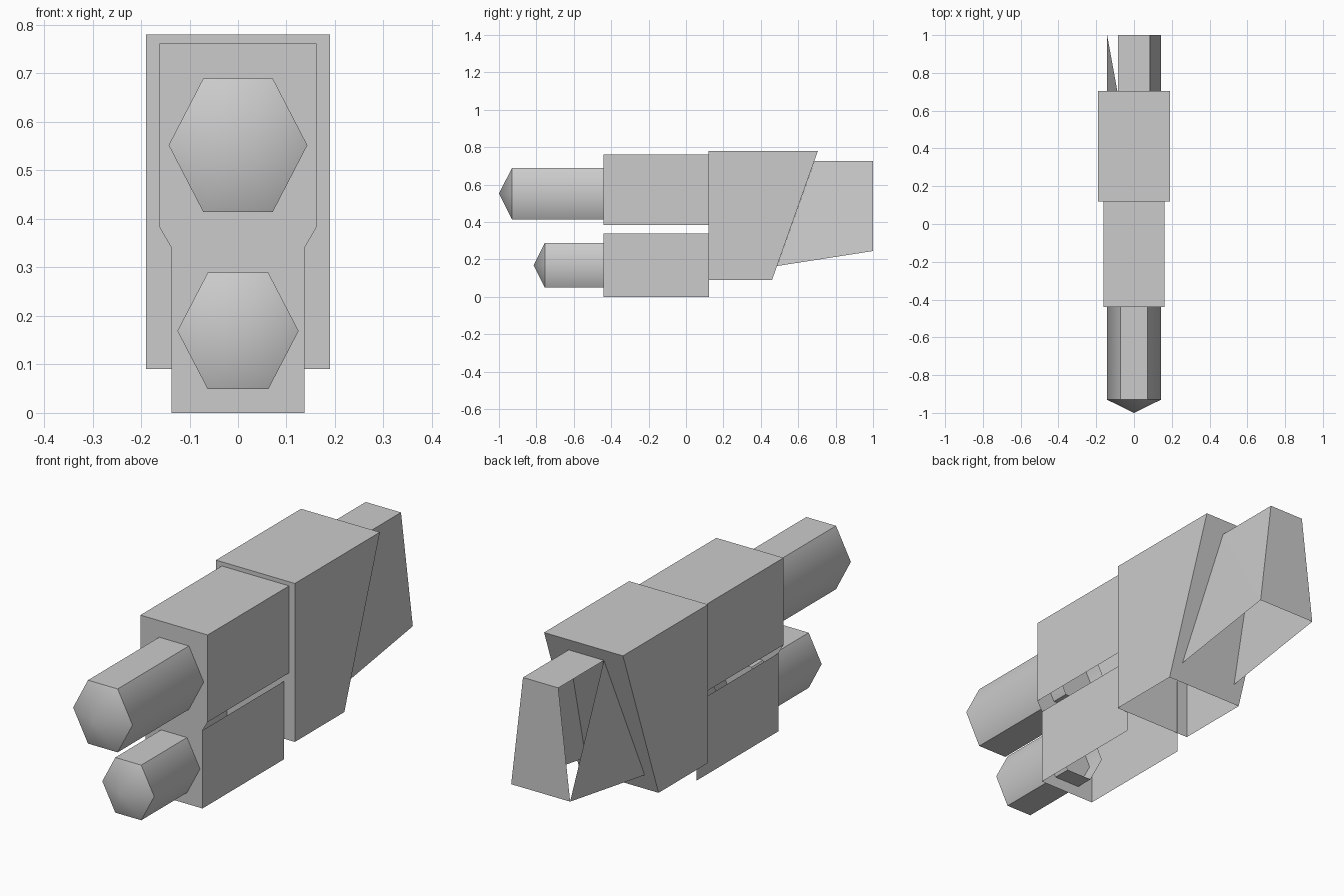
import bpy, bmesh, math
from mathutils import Vector

if "Cube" in bpy.data.objects:
    bpy.data.objects.remove(bpy.data.objects["Cube"])


def shell(name, faces, centre, smooth=None):
    """Object from a list of faces (point lists), all facing away from a centre."""
    bm = bmesh.new()
    for pts in faces:
        bm.faces.new([bm.verts.new(p) for p in pts])
    bmesh.ops.remove_doubles(bm, verts=bm.verts[:], dist=0.0001)
    bm.normal_update()
    for f in bm.faces:
        if f.normal.dot(f.calc_center_median() - Vector(centre)) < 0:
            f.normal_flip()
    me = bpy.data.meshes.new(name)
    bm.to_mesh(me)
    bm.free()
    ob = bpy.data.objects.new(name, me)
    bpy.context.collection.objects.link(ob)
    if smooth:
        bpy.ops.object.select_all(action='DESELECT')
        ob.select_set(True)
        bpy.context.view_layer.objects.active = ob
        bpy.ops.object.shade_smooth_by_angle(angle=math.radians(smooth))
    return ob


def barrel(name, rx, rz, z, y_tip, y_rim, y_end):
    """Six-sided tube with a pointed front, open inside the housing."""
    def ring(y):
        return [(rx * math.cos(i * math.pi / 3), y,
                 z + rz * math.sin(i * math.pi / 3) / math.sin(math.pi / 3))
                for i in range(6)]
    a, b = ring(y_rim), ring(y_end)
    faces = []
    for i in range(6):
        j = (i + 1) % 6
        faces += [[a[i], a[j], b[j], b[i]], [(0, y_tip, z), a[i], a[j]]]
    return shell(name, faces, (0, (y_rim + y_end) / 2, z), 61)


def mirrored(pts):
    return [(-x, y, z) for x, y, z in pts]


# Barrels
barrel("upper_barrel", 0.143, 0.138, 0.552, -1.0, -0.93, -0.36)
barrel("lower_barrel", 0.125, 0.12, 0.169, -0.815, -0.755, -0.36)

# Front housing: one front plate, separate upper and lower side walls, open below
F, B = -0.44, 0.122
right = [(0.137, 0), (0.137, 0.34), (0.162, 0.383), (0.162, 0.762)]
plate = [(x, F, z) for x, z in right] + [(-x, F, z) for x, z in reversed(right)]
faces = [plate, [(-0.162, F, 0.762), (0.162, F, 0.762), (0.162, B, 0.762), (-0.162, B, 0.762)]]
for (x0, z0), (x1, z1) in (right[:2], right[2:]):
    wall = [(x0, F, z0), (x1, F, z1), (x1, B, z1), (x0, B, z0)]
    faces += [wall, mirrored(wall)]
shell("front_housing", faces, (0, -0.16, 0.38))

# Rear housing: slanted back, open below
side = [(0.19, 0.12, 0.09), (0.19, 0.46, 0.09), (0.19, 0.705, 0.78), (0.19, 0.12, 0.78)]
other = mirrored(side)
faces = [side, other]
for i, j in ((1, 2), (2, 3), (3, 0)):
    faces.append([side[i], side[j], other[j], other[i]])
shell("rear_housing", faces, (0, 0.35, 0.45))

# Tail: tapered cover, open below, with half of its left side missing
side = [(0.142, 0.487, 0.165), (0.142, 1.0, 0.245), (0.085, 1.0, 0.725), (0.085, 0.686, 0.725)]
other = mirrored(side)
faces = [[side[0], side[1], side[3]], [side[1], side[2], side[3]],
         [other[0], other[1], other[3]],
         [side[1], side[2], other[2], other[1]],
         [side[2], side[3], other[3], other[2]]]
shell("tail_cover", faces, (0, 0.8, 0.45))
